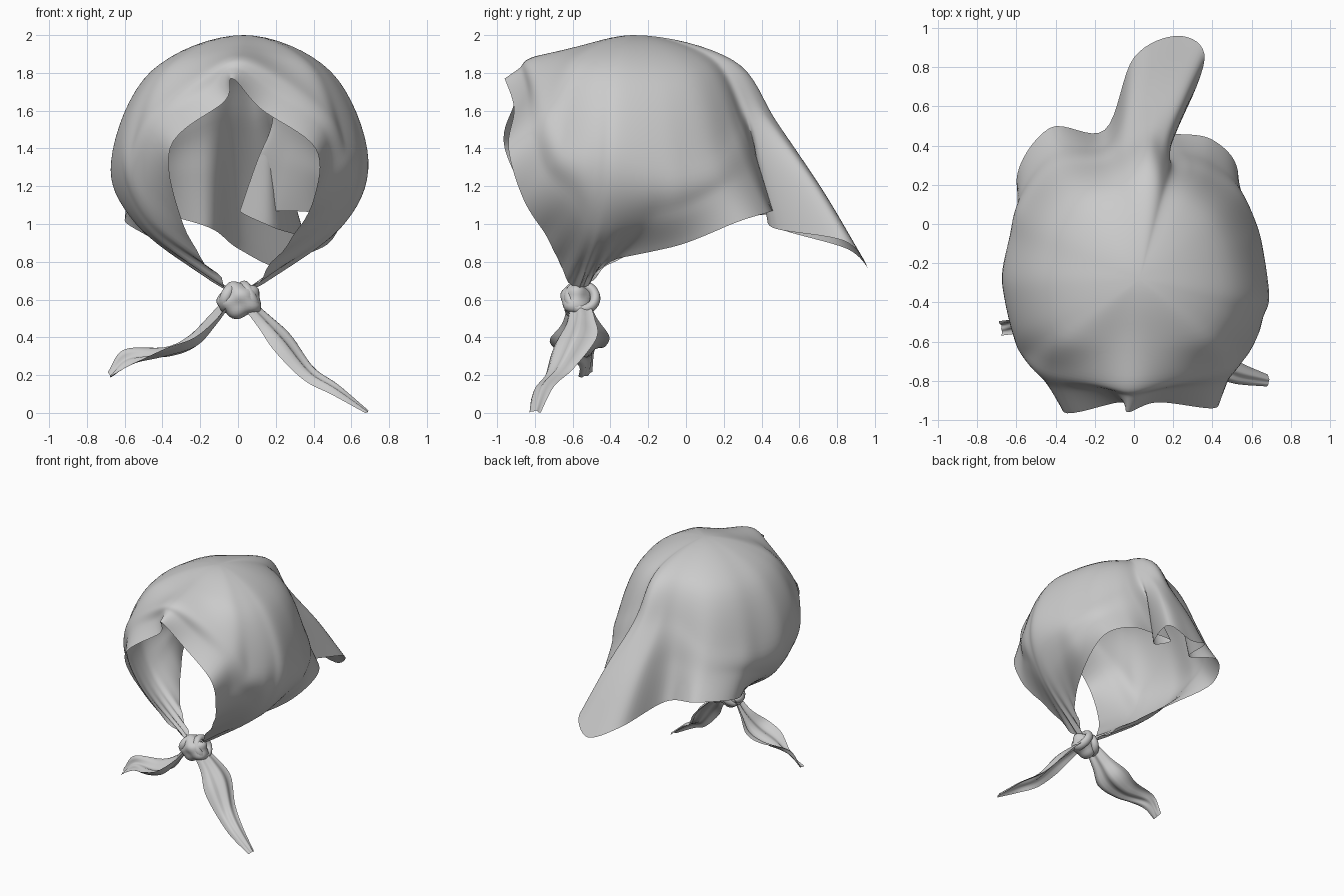
import bpy, math
from mathutils import Vector as V

if "Cube" in bpy.data.objects:
    bpy.data.objects.remove(bpy.data.objects["Cube"])

CROWN = V((0.03, -0.28, 2.0))
KNOT = V((0.0, -0.57, 0.62))


def make(name, verts, faces, angle=60):
    me = bpy.data.meshes.new(name)
    me.from_pydata([tuple(v) for v in verts], [], faces)
    ob = bpy.data.objects.new(name, me)
    bpy.context.collection.objects.link(ob)
    finish(ob, angle)
    return ob


def finish(ob, angle=60):
    bpy.ops.object.select_all(action='DESELECT')
    ob.select_set(True)
    bpy.context.view_layer.objects.active = ob
    bpy.ops.object.shade_smooth_by_angle(angle=math.radians(angle))


def cr(a, b, c, d, t):
    return 0.5 * (2 * b + (c - a) * t + (2 * a - 5 * b + 4 * c - d) * t * t
                  + (3 * b - a - 3 * c + d) * t ** 3)


def spline(pts, n, before=None):
    """Smooth open curve through pts, n steps per span."""
    p = [before if before is not None else 2 * pts[0] - pts[1]] + pts + [2 * pts[-1] - pts[-2]]
    out = [cr(*p[i:i + 4], j / n) for i in range(len(pts) - 1) for j in range(n)]
    return out + [pts[-1]]


# Hood: radial folds, each from the crown over a belly point to an edge point
# groups of (belly xyz, edge xyz), with how strongly the cloth hangs straight down
right_front = [
    (0.00, -0.82, 1.88, -0.03, -0.96, 1.77), (0.22, -0.79, 1.79, 0.12, -0.91, 1.61),
    (0.47, -0.73, 1.61, 0.41, -0.94, 1.40), (0.57, -0.66, 1.42, 0.40, -0.86, 1.13)]
right_side = [
    (0.63, -0.56, 1.38, 0.28, -0.73, 0.92), (0.66, -0.47, 1.36, 0.09, -0.61, 0.68),
    (0.69, -0.37, 1.34, 0.08, -0.53, 0.67), (0.66, -0.15, 1.30, 0.26, -0.40, 0.80),
    (0.62, -0.01, 1.30, 0.47, -0.03, 0.89)]
right_back = [
    (0.53, 0.15, 1.35, 0.53, 0.27, 1.01), (0.39, 0.25, 1.45, 0.40, 0.43, 1.06)]
flap = [
    (0.29, 0.29, 1.51, 0.20, 0.46, 1.07), (0.20, 0.30, 1.58, 0.01, 0.46, 1.07),
    (0.18, 0.34, 1.60, 0.19, 0.46, 0.98), (0.15, 0.43, 1.57, 0.36, 0.84, 0.91),
    (0.08, 0.48, 1.54, 0.23, 0.96, 0.77), (-0.03, 0.42, 1.55, 0.00, 0.85, 0.87),
    (-0.15, 0.33, 1.53, -0.15, 0.48, 0.98)]
left_back = [
    (-0.40, 0.29, 1.41, -0.43, 0.49, 1.05), (-0.57, 0.09, 1.36, -0.60, 0.22, 1.02)]
left_side = [
    (-0.63, -0.08, 1.32, -0.45, -0.10, 0.92), (-0.67, -0.25, 1.33, -0.24, -0.40, 0.79),
    (-0.66, -0.38, 1.35, -0.08, -0.53, 0.67), (-0.62, -0.55, 1.38, -0.08, -0.61, 0.69),
    (-0.57, -0.66, 1.40, -0.27, -0.74, 0.95)]
left_front = [
    (-0.46, -0.74, 1.60, -0.36, -0.96, 1.40), (-0.20, -0.80, 1.79, -0.07, -0.91, 1.65)]

cols = []
for group, hang in ((right_front, .2), (right_side, 1), (right_back, .2), (flap, -.12),
                    (left_back, .2), (left_side, 1), (left_front, .2)):
    for g in group:
        b, e = V(g[:3]), V(g[3:])
        ell = V((CROWN.x + (b.x - CROWN.x) * .707, CROWN.y + (b.y - CROWN.y) * .707,
                 b.z + (CROWN.z - b.z) * .707))
        bulge = 1 if b.y > -.5 else min(1, .2 + abs(b.x) * 1.5)
        s = ((CROWN + b) / 2).lerp(ell, bulge)
        q = (b + e) / 2
        q = q.lerp(V((b.x, b.y, b.z - .6 * (b.z - e.z))), hang)
        m = b * .25 + q * .5 + e * .25
        cols.append(spline([CROWN, s, b, m, e], 8, V((2 * CROWN.x - s.x, 2 * CROWN.y - s.y, s.z))))

n, sub, rows = len(cols), 8, len(cols[0])
m, h = n * sub, rows - 1
rings = []
for r in range(1, rows):
    ring = [cr(*[cols[(i + k) % n][r] for k in (-1, 0, 1, 2)], j / sub)
            for i in range(n) for j in range(sub)]
    # even out the cloth near the crown
    for _ in range(max(0, int(45 * (1 - r / 15)))):
        ring = [ring[c] * .5 + (ring[c - 1] + ring[(c + 1) % m]) * .25 for c in range(m)]
    rings.append(ring)
verts, faces = [CROWN], []
for c in range(m):
    for ring in rings:
        # pleats gathering towards the knot
        p = ring[c]
        d = (p - KNOT).length
        w = math.exp(-(d / .34) ** 2) * min(1, d / .15)
        pleat = .012 * w * math.sin(c / sub * 3 * math.pi)
        verts.append(p + V((pleat * (1 if p.x > 0 else -1), 0, -pleat)))
    a, b = 1 + c * h, 1 + (c + 1) % m * h
    faces.append((0, a, b))
    faces += [(a + r, a + r + 1, b + r + 1, b + r) for r in range(h - 1)]
make("hood", verts, faces)


# Tails: curved leaf-shaped ribbons hanging from the knot
def ribbon(name, path, across, widths, curl):
    centre = spline([V(p) for p in path], 8)
    side = spline([V(a) * w for a, w in zip(across, widths)], 8)
    vs, fs, k = [], [], 12
    for i, (c, s) in enumerate(zip(centre, side)):
        t = centre[min(i + 1, len(centre) - 1)] - centre[max(i - 1, 0)]
        nrm = t.cross(s).normalized() * s.length
        for j in range(k + 1):
            v = 2 * j / k - 1
            vs.append(c + s * v + nrm * (curl * (.5 - v * v) + .1 * math.sin(v * 7)))
    for i in range(len(centre) - 1):
        fs += [(i * 13 + j, i * 13 + j + 1, i * 13 + j + 14, i * 13 + j + 13) for j in range(k)]
    make(name, vs, fs)


ribbon("right_tail",
       [(.05, -.57, .59), (.15, -.57, .49), (.25, -.60, .38), (.38, -.68, .22), (.52, -.76, .13), (.685, -.80, .005)],
       [(.3, 1, .3), (.3, 1, .3), (.25, 1, .25), (.2, .9, .3), (.2, .9, .3), (.1, 1, 0)],
       [.05, .08, .12, .09, .065, .03], .45)
ribbon("left_tail",
       [(-.05, -.57, .59), (-.14, -.56, .48), (-.24, -.56, .38), (-.38, -.56, .325), (-.58, -.52, .29), (-.68, -.53, .20)],
       [(-.3, 1, .3), (-.2, 1, .2), (-.1, 1, .1), (0, 1, .1), (-.3, .6, .6), (-.2, 1, .4)],
       [.05, .09, .155, .13, .07, .035], .3)


# Knot: lumpy core with two wrapped bands
bpy.ops.mesh.primitive_uv_sphere_add(segments=32, ring_count=20, radius=1, location=(.01, -.58, .6))
core = bpy.context.object
core.name = "knot_core"
for v in core.data.vertices:
    c = v.co
    f = 1 + .07 * math.sin(5 * c.x + 4 * c.z) + .05 * math.sin(6 * c.z - 3 * c.x)
    v.co = (c.x * .115 * f, c.y * .08 * f, c.z * .095 * f)
finish(core)

for name, loc, rot, sc in (("knot_band_right", (.06, -.55, .61), (.2, 1.1, .3), (1, 1.0, 1.2)),
                           ("knot_band_left", (-.04, -.56, .61), (-.2, -1.2, -.2), (.9, 1, 1.1))):
    bpy.ops.mesh.primitive_torus_add(major_segments=32, minor_segments=12, major_radius=.07,
                                     minor_radius=.027, location=loc, rotation=rot)
    band = bpy.context.object
    band.name = name
    band.scale = sc
    finish(band)
